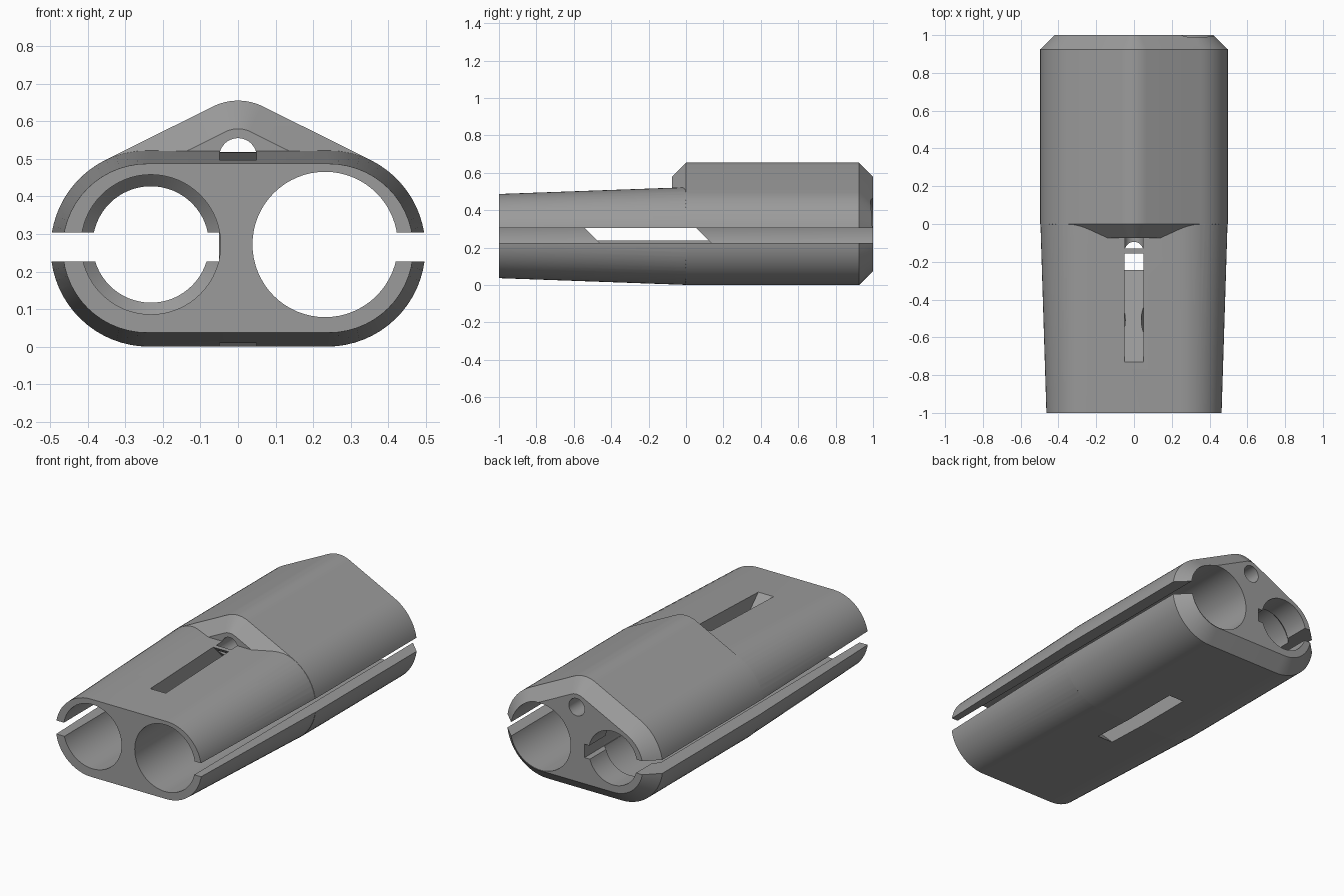
import bpy, bmesh, math

if "Cube" in bpy.data.objects:
    bpy.data.objects.remove(bpy.data.objects["Cube"])

CX, CZ = 0.237, 0.262        # tube body centres
R, RIDGE_Z, RIDGE_R = 0.262, 0.505, 0.15
BEVEL = 0.075

grey = bpy.data.materials.new("plain grey")
grey.diffuse_color = (0.33, 0.33, 0.33, 1)
grey.use_nodes = True
grey.node_tree.nodes["Principled BSDF"].inputs["Base Color"].default_value = grey.diffuse_color


def loft(name, loops):
    """Closed solid skinned through loops of 3D points."""
    bm = bmesh.new()
    rings = [[bm.verts.new(p) for p in loop] for loop in loops]
    n = len(rings[0])
    for a, b in zip(rings, rings[1:]):
        for i in range(n):
            j = (i + 1) % n
            bm.faces.new((a[i], a[j], b[j], b[i]))
    bm.faces.new(rings[0])
    bm.faces.new(rings[-1])
    bmesh.ops.recalc_face_normals(bm, faces=bm.faces)
    mesh = bpy.data.meshes.new(name)
    bm.to_mesh(mesh)
    bm.free()
    mesh.materials.append(grey)
    ob = bpy.data.objects.new(name, mesh)
    bpy.context.collection.objects.link(ob)
    return ob


def arc(x, z, r, a0, a1, y, n=28):
    angles = [math.radians(a0 + (a1 - a0) * i / n) for i in range(n + 1)]
    return [(x + r * math.cos(a), y, z + r * math.sin(a)) for a in angles]


def stadium(y, r, cx):
    return arc(cx, CZ, r, -90, 90, y) + arc(-cx, CZ, r, 90, 270, y)


def ridged(y, inset):
    # outline wrapped round both tubes and the small ridge circle
    dz = RIDGE_Z - CZ
    slope = math.degrees(math.atan2(dz, CX) - math.asin((R - RIDGE_R) / math.hypot(CX, dz)))
    t = 90 - slope
    return (arc(CX, CZ, R - inset, -90, t, y)
            + arc(0, RIDGE_Z, RIDGE_R - inset, t, 180 - t, y, 12)
            + arc(-CX, CZ, R - inset, 180 - t, 270, y))


def bore(name, x, z, stations):
    return loft(name, [arc(x, z, r, 0, 360 * 63 / 64, y, 63) for y, r in stations])


def box(name, x0, x1, y0, y1, z0, z1):
    return loft(name, [[(x0, y, z0), (x1, y, z0), (x1, y, z1), (x0, y, z1)] for y in (y0, y1)])


def combine(body, other, operation):
    mod = body.modifiers.new("join", 'BOOLEAN')
    mod.operation, mod.solver, mod.object = operation, 'EXACT', other
    bpy.context.view_layer.objects.active = body
    bpy.ops.object.modifier_apply(modifier=mod.name)
    bpy.data.objects.remove(other, do_unlink=True)


# Rear body with ridge and bevelled ends, tapered front body
body = loft("twin_tube_body", [ridged(-BEVEL, BEVEL), ridged(0, 0),
                               ridged(1 - BEVEL, 0), ridged(1, BEVEL)])
front = loft("tapered_front", [stadium(-1, 0.225, 0.242), stadium(0, 0.261, CX),
                               stadium(0.1, 0.24, CX)])
combine(body, front, 'UNION')

# Straight bore, stepped bore with rear lip, and small ridge bore
cutters = [
    bore("wide_bore", 0.232, 0.272, [(-1.1, 0.1935), (1.1, 0.1935)]),
    bore("stepped_bore", -0.232, 0.272, [(-1.1, 0.186), (0.82, 0.186), (0.851, 0.155), (1.1, 0.155)]),
    bore("ridge_bore", 0, RIDGE_Z, [(-0.13, 0.05), (1.1, 0.05)]),
    # Side slots; the left one also notches the inner side of the lip
    box("right_slot", 0.3, 0.6, -1.2, 1.2, 0.226, 0.304),
    box("left_slot", -0.6, -0.05, -1.2, 1.2, 0.226, 0.304),
    # Slanted slot through the middle wall
    loft("slanted_slot", [[(-0.049, -0.235 - z, z), (0.049, -0.235 - z, z),
                           (0.049, 0.36 - z, z), (-0.049, 0.36 - z, z)] for z in (-0.1, 0.7)]),
]
for cutter in cutters:
    combine(body, cutter, 'DIFFERENCE')

# Smooth curves, crisp edges
bpy.ops.object.select_all(action='DESELECT')
body.select_set(True)
bpy.context.view_layer.objects.active = body
bpy.ops.object.shade_smooth_by_angle(angle=math.radians(20))
